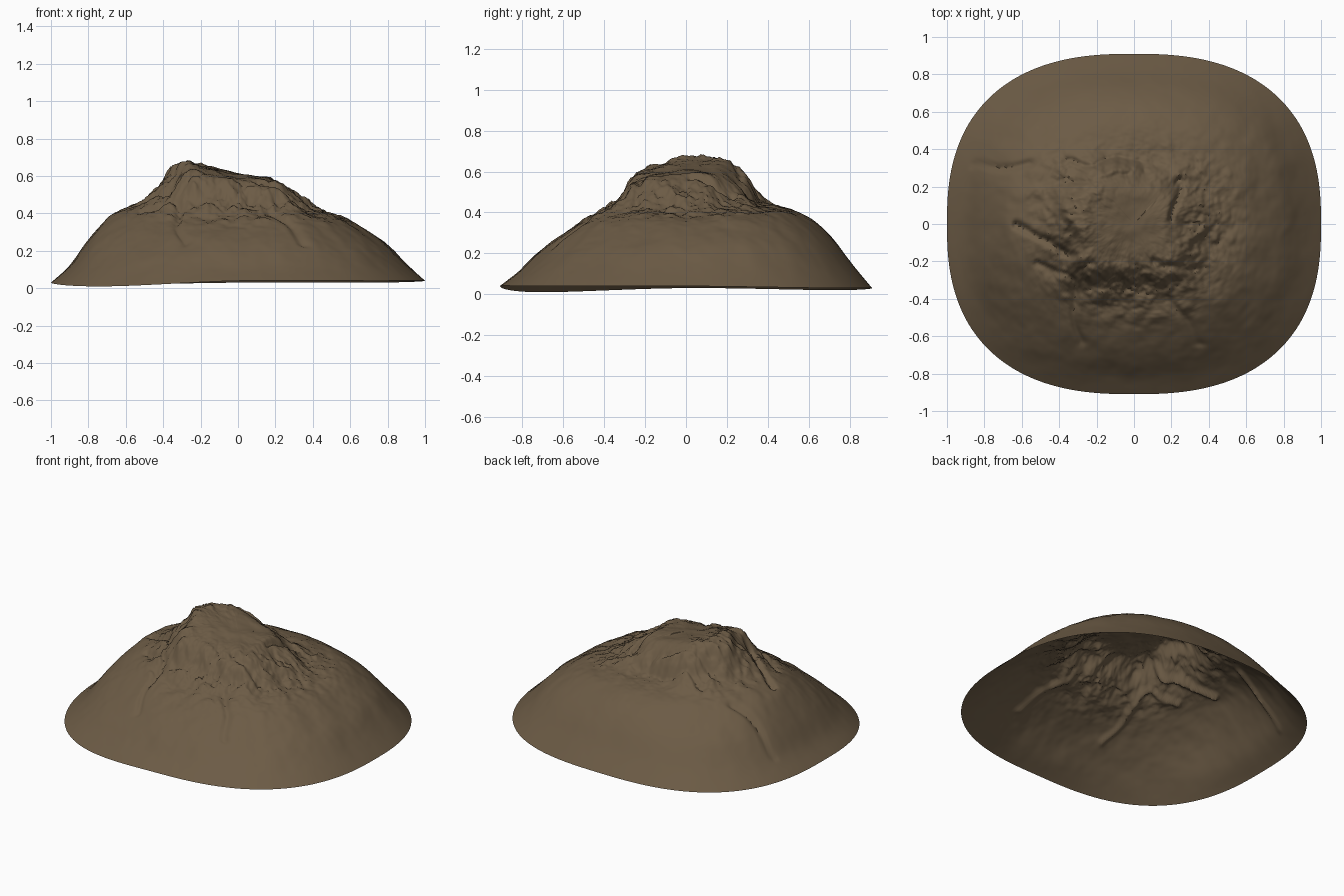
import bpy, bmesh, math
from mathutils import Vector, noise

cube = bpy.data.objects.get("Cube")
if cube:
    bpy.data.objects.remove(cube, do_unlink=True)

SEGMENTS, RINGS = 288, 120
HALF_X, HALF_Y, ROUNDNESS = 1.0, 0.91, 2.5
SUMMIT = 61

# Slope heights in hundredths, from near the summit out to the rim,
# one profile every eighth of a turn starting at +x
slopes = [
    [58, 51, 43, 39, 36, 30, 23, 13, 4],
    [58, 51, 44, 42, 39, 33, 25, 14, 3],
    [61, 55, 45, 43, 40, 35, 26, 14, 3],
    [65, 65, 53, 45, 41, 34, 25, 13, 2],
    [65, 67, 56, 48, 43, 37, 26, 12, 3],
    [62, 59, 47, 40, 34, 27, 19, 10, 1],
    [58, 53, 43, 38, 33, 27, 20, 11, 4],
    [58, 55, 45, 40, 35, 28, 20, 12, 4],
]

# Cracks and ledges: start, end, depth
cracks = [
    ((-.85, .30), (-.55, .33), .025),
    ((-.38, .22), (-.02, .24), .020),
    ((-.35, .33), (.02, .36), .018),
    ((-.62, 0), (-.32, -.18), .035),
    ((-.50, -.22), (-.33, -.32), .025),
    ((-.34, -.35), (-.30, -.62), .020),
    ((.20, .02), (.27, .24), .030),
    ((.10, -.22), (.32, -.24), .025),
    ((.18, -.40), (.36, -.62), .018),
]


def spline(a, b, c, d, f):
    """Smooth curve through b and c."""
    return b + f * (c - a + f * (2*a - 5*b + 4*c - d + f * (3*(b - c) + d - a))) / 2


def along(profile, t):
    """Height on one slope at fraction t of the way to the rim."""
    full = [SUMMIT, (SUMMIT + profile[0]) / 2] + profile
    full = [full[1]] + full + [2 * full[-1] - full[-2]]
    s = t * 10
    i = min(int(s), 9)
    return spline(*full[i:i + 4], s - i) / 100


def base_height(angle, t):
    s = angle / math.tau * len(slopes)
    i = int(s)
    near = [along(slopes[(i + k) % len(slopes)], t) for k in (-1, 0, 1, 2)]
    return spline(*near, s - i)


def bump(t, middle, width):
    return math.exp(-((t - middle) / width) ** 2)


def crack_depth(p):
    """Wandering narrow grooves."""
    q = p + 0.05 * noise.noise_vector(p * 6).to_2d().to_3d()
    total = 0
    for start, end, depth in cracks:
        a, b = Vector((*start, 0)), Vector((*end, 0))
        f = max(0, min(1, (q - a).dot(b - a) / (b - a).length_squared))
        total += depth * math.exp(-((q - a.lerp(b, f)).length / .018) ** 2)
    return total


def surface_point(angle, t):
    c, s = math.cos(angle), math.sin(angle)
    reach = (abs(c / HALF_X) ** ROUNDNESS + abs(s / HALF_Y) ** ROUNDNESS) ** (-1 / ROUNDNESS)
    p = Vector((c * reach * t, s * reach * t, 0))
    # Wobble the rock bands so the plateau edge is irregular
    rocky = bump(t, .38, .18)
    warp = .05 * rocky * noise.fractal(p * 6 + Vector((3, 1, 2)), 1, 2, 4)
    z = base_height(angle, max(0, min(1, t + warp)))
    # Crags round the cliffs, faint lumps lower down, calmer on the back
    calm = .45 if s > .75 else 1
    crag = abs(noise.fractal(p * 9, .8, 2.1, 6)) - .25
    lump = noise.fractal(p * 7 + Vector((5, 0, 0)), 1, 2, 3)
    fade = min(1, (1 - t) * 5)
    z += .035 * rocky * calm * crag + .008 * lump * fade * calm - crack_depth(p) * fade
    p.z = max(z, .002)
    return p


# Open shell of the hill, ring by ring from the summit
bm = bmesh.new()
top = bm.verts.new(surface_point(0, 0))
previous = None
for r in range(1, RINGS + 1):
    ring = [bm.verts.new(surface_point(math.tau * k / SEGMENTS, r / RINGS))
            for k in range(SEGMENTS)]
    for k in range(SEGMENTS):
        n = (k + 1) % SEGMENTS
        if previous:
            bm.faces.new((previous[k], ring[k], ring[n], previous[n]))
        else:
            bm.faces.new((top, ring[k], ring[n]))
    previous = ring
mesh = bpy.data.meshes.new("rocky_hill")
bm.to_mesh(mesh)
bm.free()
hill = bpy.data.objects.new("rocky_hill", mesh)
bpy.context.collection.objects.link(hill)

# Brown earth
earth = bpy.data.materials.new("brown_earth")
earth.use_nodes = True
colour = (.15, .105, .06, 1)
earth.diffuse_color = colour
earth.node_tree.nodes["Principled BSDF"].inputs["Base Color"].default_value = colour
mesh.materials.append(earth)

bpy.context.view_layer.objects.active = hill
hill.select_set(True)
bpy.ops.object.shade_smooth_by_angle(angle=math.radians(50))
